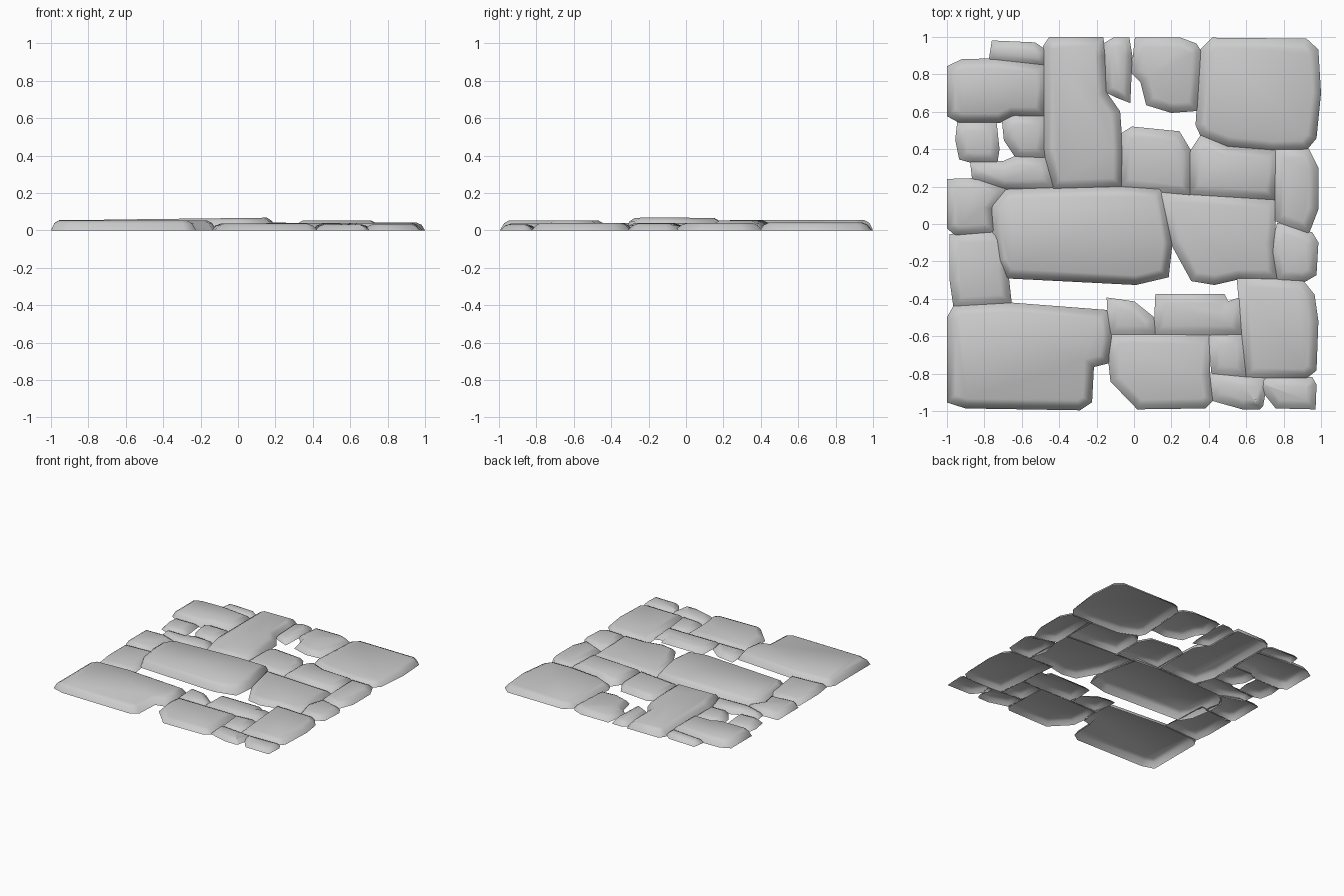
import bpy, bmesh
from mathutils import Vector


def offset(pts, d):
    """Move a clockwise outline inward by d (outward if negative)."""
    out = []
    n = len(pts)
    for i in range(n):
        a = (pts[i] - pts[i - 1]).normalized()
        b = (pts[(i + 1) % n] - pts[i]).normalized()
        na, nb = Vector((a.y, -a.x)), Vector((b.y, -b.x))
        m = (na + nb) / max(1 + na.dot(nb), 0.6)
        out.append(pts[i] + m * d)
    return out


def stone(name, h, *outline, tilt=0.0):
    """Flat stone, open underneath: sloped rim, soft shoulder, level top."""
    pts = [Vector(p) for p in outline]
    xs, ys = [p.x for p in pts], [p.y for p in pts]
    size = min(max(xs) - min(xs), max(ys) - min(ys))
    soft = min(0.045, 0.25 * size)
    cx = (max(xs) + min(xs)) / 2
    bm = bmesh.new()
    rings = []
    for d, z in ((-0.006, 0), (soft * 0.4, 0.72 * h), (soft, h)):
        ring = []
        for p in offset(pts, d):
            x, y = max(-1, min(1, p.x)), max(-1, min(1, p.y))
            dz = tilt * (x - cx) if z else 0
            ring.append(bm.verts.new((x, y, z + dz)))
        rings.append(ring)
    for lo, hi in zip(rings, rings[1:]):
        for i in range(len(lo)):
            bm.faces.new((lo[i - 1], hi[i - 1], hi[i], lo[i]))
    bm.faces.new(rings[-1][::-1])
    bm.normal_update()
    for f in bm.faces:
        f.smooth = True
    me = bpy.data.meshes.new(name)
    bm.to_mesh(me)
    bm.free()
    ob = bpy.data.objects.new(name, me)
    bpy.context.collection.objects.link(ob)


# Large slabs
stone("centre_slab", 0.063, (-.68, .18), (-.1, .2), (.14, .19), (.2, -.1), (.18, -.28), (.01, -.32),
      (-.68, -.285), (-.73, -.2), (-.76, -.02), (-.76, .1), tilt=0.012)
stone("front_left_slab", 0.054, (-1, -.5), (-.96, -.44), (-.67, -.425), (-.15, -.465), (-.12, -.6),
      (-.14, -.74), (-.22, -.76), (-.23, -.95), (-.29, -.99), (-.9, -.98), (-1, -.95))
stone("back_right_slab", 0.042, (.36, .93), (.42, .99), (.92, .985), (.98, .93), (1, .7), (.97, .46),
      (.92, .4), (.74, .395), (.5, .42), (.36, .475), (.335, .53))
stone("back_tall_slab", 0.055, (-.48, .95), (-.45, .995), (-.17, 1), (-.155, .9), (-.15, .7),
      (-.08, .6), (-.065, .4), (-.065, .2), (-.43, .19), (-.48, .4))

# Left side stones
stone("left_lower_stone", 0.04, (-.98, -.06), (-.69, -.04), (-.68, -.24), (-.66, -.42),
      (-.96, -.44), (-.98, -.3))
stone("left_middle_stone", 0.045, (-1, .235), (-.83, .24), (-.69, .19), (-.76, .08), (-.74, -.04),
      (-.95, -.06), (-1, -.02))
stone("left_upper_stone", 0.055, (-1, .84), (-.92, .875), (-.74, .88), (-.48, .85), (-.48, .58),
      (-.65, .58), (-.72, .545), (-.93, .545), (-1, .58))
stone("left_narrow_stone", 0.036, (-.755, .975), (-.53, .965), (-.48, .93), (-.48, .85), (-.77, .88))
stone("left_small_stone", 0.036, (-.94, .54), (-.74, .54), (-.725, .4), (-.735, .335), (-.86, .33),
      (-.93, .35), (-.95, .45))
stone("left_inner_stone", 0.04, (-.7, .55), (-.64, .58), (-.48, .575), (-.48, .36), (-.63, .36),
      (-.69, .45))
stone("left_wedge_stone", 0.04, (-.87, .33), (-.7, .33), (-.63, .36), (-.48, .35), (-.43, .2),
      (-.7, .19), (-.86, .24))

# Back and middle stones
stone("back_middle_stone", 0.04, (.01, .99), (.25, .99), (.33, .96), (.355, .92), (.335, .61),
      (.2, .6), (.07, .64), (.04, .76), (-.01, .81))
stone("back_small_stone", 0.036, (-.16, .96), (-.11, .99), (-.03, .99), (-.015, .9), (-.025, .655),
      (-.09, .68), (-.15, .71))
stone("middle_small_stone", 0.042, (-.065, .48), (-.01, .515), (.24, .49), (.3, .39), (.3, .155),
      (-.07, .2))
stone("middle_right_stone", 0.052, (.36, .47), (.5, .41), (.76, .395), (.75, .13), (.3, .16), (.3, .38))

# Right side stones
stone("right_middle_stone", 0.04, (.14, .165), (.75, .13), (.75, -.1), (.76, -.29), (.56, -.29),
      (.43, -.32), (.31, -.30), (.2, -.1))
stone("right_small_stone", 0.036, (.77, 0), (.95, -.05), (.98, -.1), (.97, -.27), (.91, -.305),
      (.77, -.295), (.73, -.15))
stone("right_upper_stone", 0.04, (.75, .4), (.93, .4), (.98, .3), (.98, .08), (.93, -.05), (.76, .02))
stone("right_front_stone", 0.04, (.555, -.29), (.9, -.305), (.96, -.38), (.98, -.52), (.97, -.78),
      (.92, -.82), (.6, -.815))

# Front stones
stone("front_wedge_stone", 0.036, (-.14, -.4), (0, -.42), (.1, -.5), (.12, -.59), (-.13, -.59))
stone("front_long_stone", 0.04, (.12, -.38), (.48, -.38), (.5, -.42), (.56, -.4), (.57, -.59), (.11, -.59))
stone("front_centre_stone", 0.036, (-.12, -.59), (.4, -.595), (.4, -.8), (.42, -.94), (.38, -.98),
      (.02, -.985), (-.12, -.84), (-.135, -.7))
stone("front_square_stone", 0.036, (.4, -.6), (.57, -.59), (.6, -.815), (.42, -.8))
stone("front_edge_stone", 0.033, (.41, -.8), (.6, -.82), (.71, -.83), (.685, -.97), (.67, -.985),
      (.58, -.985), (.42, -.94))
stone("front_corner_stone", 0.033, (.68, -.83), (.95, -.825), (.97, -.86), (.965, -.985),
      (.76, -.98), (.68, -.88))
